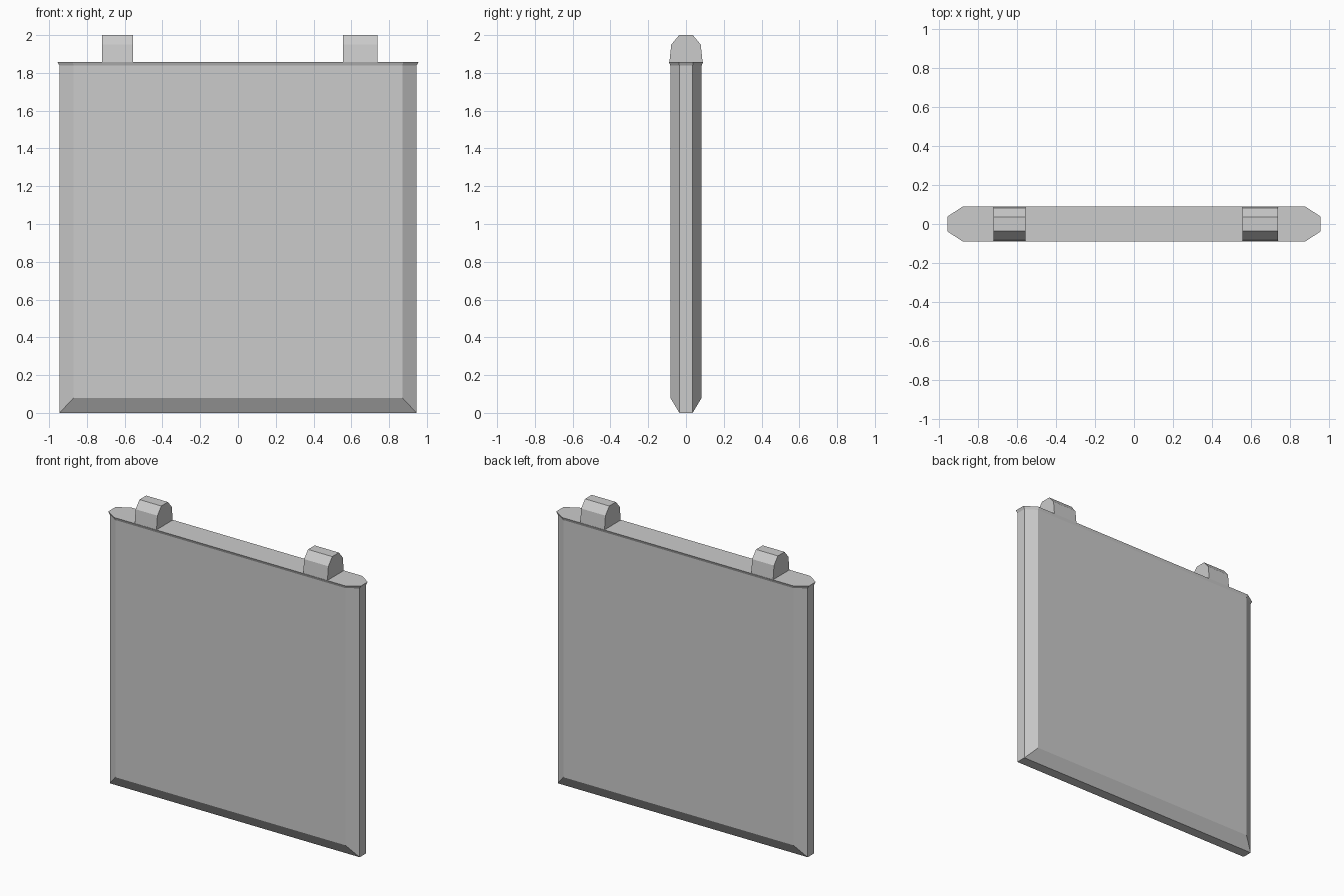
import bpy, bmesh

if "Cube" in bpy.data.objects:
    bpy.data.objects.remove(bpy.data.objects["Cube"])


def make_object(name, bm):
    bmesh.ops.recalc_face_normals(bm, faces=bm.faces)
    mesh = bpy.data.meshes.new(name)
    bm.to_mesh(mesh)
    bm.free()
    obj = bpy.data.objects.new(name, mesh)
    bpy.context.collection.objects.link(obj)
    return obj


def ring(bm, xo, xi, yo, yi, z_edge, z_face):
    """Eight-sided section: outer edge points at z_edge, broad face points at z_face."""
    pts = [(xo, -yi, z_edge), (xo, yi, z_edge), (xi, yo, z_face), (-xi, yo, z_face),
           (-xo, yi, z_edge), (-xo, -yi, z_edge), (-xi, -yo, z_face), (xi, -yo, z_face)]
    return [bm.verts.new(p) for p in pts]


# Panel: chamfered sides and bottom, slightly flared top rim
bm = bmesh.new()
rings = [ring(bm, 0.945, 0.87, 0.083, 0.035, 0.0, 0.08),
         ring(bm, 0.945, 0.87, 0.083, 0.035, 1.838, 1.838),
         ring(bm, 0.955, 0.875, 0.09, 0.038, 1.857, 1.857)]
for a, b in zip(rings, rings[1:]):
    for i in range(8):
        j = (i + 1) % 8
        bm.faces.new((a[i], a[j], b[j], b[i]))
bm.faces.new(rings[-1])
low = rings[0]
for ids in ((0, 1, 4, 5), (1, 2, 3, 4), (5, 6, 7, 0)):   # foot and its two bevels
    bm.faces.new([low[i] for i in ids])
make_object("panel", bm)

# Top tabs: faceted rounded profile extruded along x
profile = [(-0.088, 1.855), (-0.078, 1.95), (-0.036, 2.0),
           (0.036, 2.0), (0.078, 1.95), (0.088, 1.855)]
for name, x0, x1 in (("left_tab", -0.72, -0.555), ("right_tab", 0.555, 0.738)):
    bm = bmesh.new()
    a, b = [[bm.verts.new((x, y, z)) for y, z in profile] for x in (x0, x1)]
    bm.faces.new(a)
    bm.faces.new(b)
    for i in range(6):
        j = (i + 1) % 6
        bm.faces.new((a[i], a[j], b[j], b[i]))
    make_object(name, bm)
